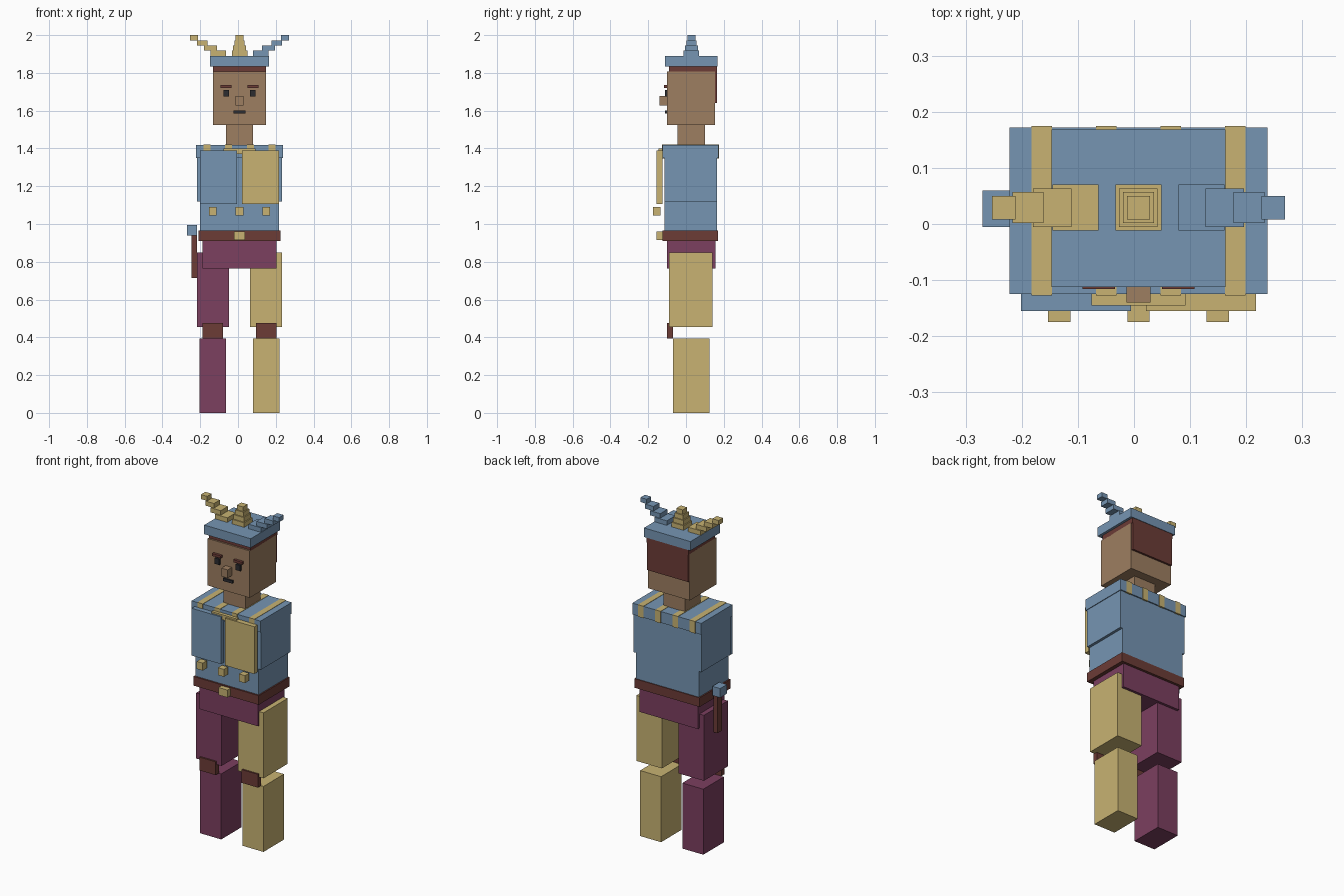
import bpy

default_cube = bpy.data.objects.get("Cube")
if default_cube:
    bpy.data.objects.remove(default_cube, do_unlink=True)

MIDDLE = 0.008  # the figure's centre line


def paint(name, red, green, blue):
    material = bpy.data.materials.new(name)
    colour = (red, green, blue, 1)
    material.diffuse_color = colour
    material.use_nodes = True
    for node in material.node_tree.nodes:
        if node.type == 'BSDF_PRINCIPLED':
            node.inputs["Base Color"].default_value = colour
    return material


blue = paint("dusty blue", .18, .3, .45)
gold = paint("straw gold", .58, .45, .17)
plum = paint("plum", .2, .05, .115)
brown = paint("dark brown", .15, .045, .037)
skin = paint("skin", .34, .21, .12)
black = paint("black", .025, .025, .03)


def box(name, material, half, depth, height, offset=0):
    """Box of half width, from front to back and bottom to top."""
    bpy.ops.mesh.primitive_cube_add(size=1)
    part = bpy.context.object
    part.name = name
    part.location = (MIDDLE + offset, sum(depth) / 2, sum(height) / 2)
    part.scale = (half * 2, depth[1] - depth[0], height[1] - height[0])
    bpy.ops.object.transform_apply(location=True, rotation=False, scale=True)
    part.data.materials.append(material)
    return part


def pair(name, right_material, left_material, half, depth, height, offset):
    box("right_" + name, right_material, half, depth, height, -offset)
    box("left_" + name, left_material, half, depth, height, offset)


# Legs
pair("shin", plum, gold, half=.07, depth=(-.07, .125), height=(0, .395), offset=.141)
pair("thigh", plum, gold, half=.085, depth=(-.09, .14), height=(.455, .85), offset=.14)
pair("knee_patch", brown, brown, half=.054, depth=(-.1, -.07), height=(.395, .475), offset=.141)

# Hips and belt
box("hips", plum, half=.195, depth=(-.1, .155), height=(.765, .91))
box("belt", brown, half=.218, depth=(-.125, .17), height=(.91, .965))
box("buckle", gold, half=.03, depth=(-.155, -.125), height=(.915, .96))

# Dagger hanging at the right hip
box("dagger_sheath", brown, half=.014, depth=(.005, .05), height=(.715, .94), offset=-.239)
box("dagger_hilt", blue, half=.026, depth=(-.005, .06), height=(.94, .995), offset=-.252)

# Jacket
box("torso", blue, half=.21, depth=(-.115, .165), height=(.965, 1.39))
box("jacket_sides", blue, half=.226, depth=(-.114, .164), height=(1.12, 1.4))
pair("chest_panel", blue, gold, half=.098, depth=(-.155, -.125), height=(1.105, 1.39), offset=.111)
box("collar", gold, half=.084, depth=(-.145, -.12), height=(1.37, 1.4))
for index in range(3):
    box("button", gold, half=.02, depth=(-.175, -.135), height=(1.045, 1.09),
        offset=(index - 1) * .141)

# Striped shoulder cape
box("shoulder_cape", blue, half=.23, depth=(-.125, .172), height=(1.35, 1.418))
for index in range(4):
    box("cape_stripe", gold, half=.018, depth=(-.127, .175), height=(1.348, 1.42),
        offset=(index - 1.5) * .115)

# Head
box("neck", skin, half=.072, depth=(-.045, .1), height=(1.41, 1.53))
box("head", skin, half=.14, depth=(-.1, .153), height=(1.525, 1.808))
box("hair_top", brown, half=.14, depth=(-.09, .165), height=(1.805, 1.835))
box("hair_back", brown, half=.138, depth=(.15, .165), height=(1.64, 1.82))
pair("eye", black, black, half=.015, depth=(-.112, -.1), height=(1.675, 1.71), offset=.07)
pair("eyebrow", brown, brown, half=.029, depth=(-.116, -.1), height=(1.72, 1.735), offset=.071)
box("nose", skin, half=.021, depth=(-.14, -.1), height=(1.627, 1.677))
box("mouth", black, half=.031, depth=(-.11, -.1), height=(1.585, 1.602))

# Hat with a stepped centre peak and two stepped horns
box("hat_brim", blue, half=.155, depth=(-.112, .168), height=(1.835, 1.89))
STEP = .0275
horn_offsets = (.112, .154, .197, .24)
for level, offset in enumerate(horn_offsets):
    half = .041 - level * .0067
    depth = (.029 - half, .029 + half)
    bottom = 1.89 + level * STEP
    height = (bottom, bottom + STEP)
    box("hat_peak_step", gold, half, depth, height)
    pair("horn_step", gold, blue, half, depth, height, offset)
